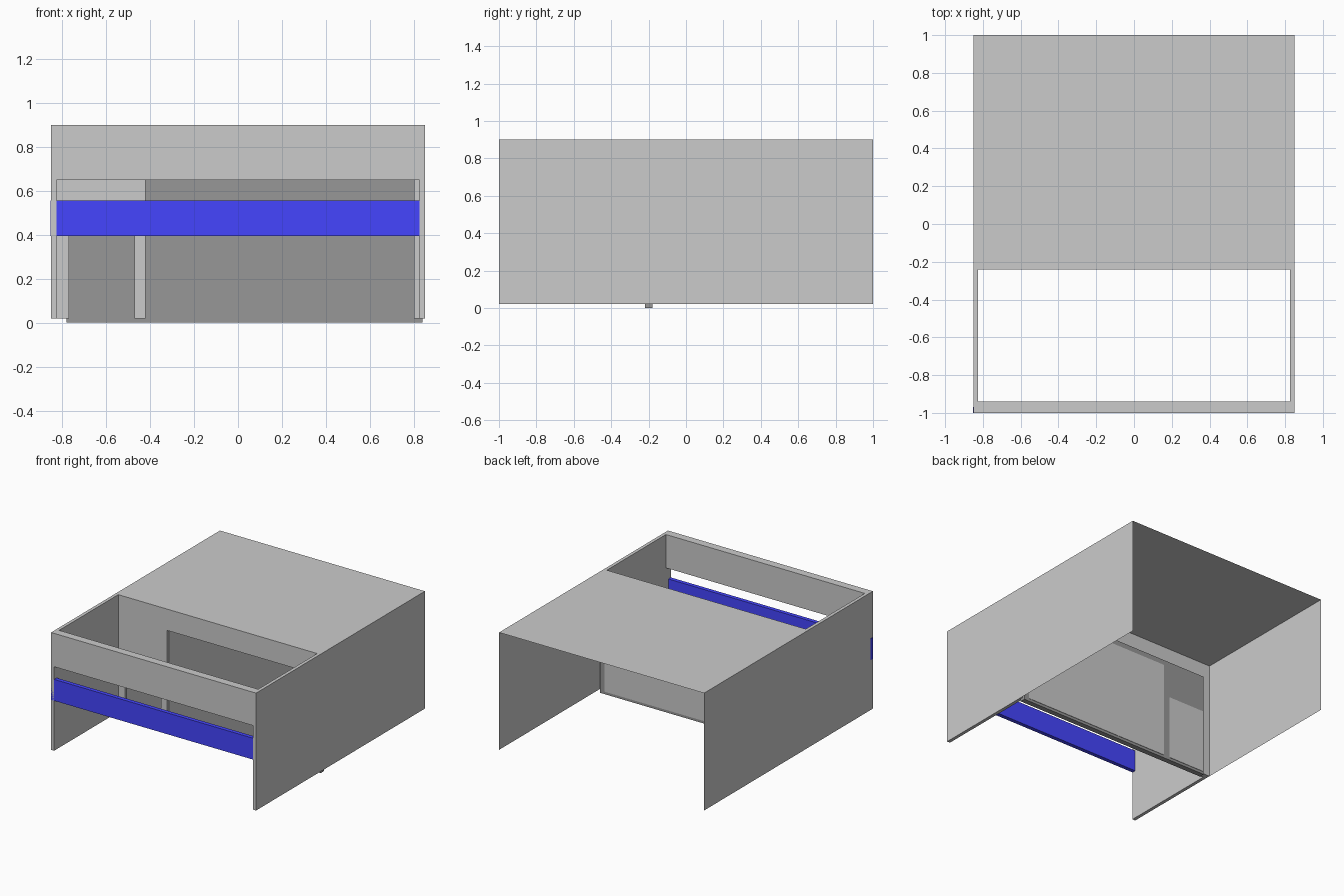
import bpy, bmesh

if "Cube" in bpy.data.objects:
    bpy.data.objects.remove(bpy.data.objects["Cube"])


def material(name, rgb):
    m = bpy.data.materials.new(name)
    m.diffuse_color = (*rgb, 1)
    m.use_nodes = True
    m.node_tree.nodes["Principled BSDF"].inputs["Base Color"].default_value = m.diffuse_color
    return m


def finish(name, bm, mat=None):
    bmesh.ops.recalc_face_normals(bm, faces=bm.faces)
    me = bpy.data.meshes.new(name)
    bm.to_mesh(me)
    bm.free()
    ob = bpy.data.objects.new(name, me)
    bpy.context.collection.objects.link(ob)
    if mat:
        me.materials.append(mat)
    return ob


def box(name, x, y, z, mat=None):
    bm = bmesh.new()
    bmesh.ops.create_cube(bm, size=1)
    for v in bm.verts:
        v.co = [(r[0] + r[1]) / 2 + c * (r[1] - r[0]) for c, r in zip(v.co, (x, y, z))]
    return finish(name, bm, mat)


def extrude_xz(name, profile, y0, y1):
    bm = bmesh.new()
    face = bm.faces.new([bm.verts.new((x, y0, z)) for x, z in profile])
    new = bmesh.ops.extrude_face_region(bm, geom=[face])["geom"]
    for v in new:
        if isinstance(v, bmesh.types.BMVert):
            v.co.y = y1
    return finish(name, bm)


dark = material("dark_frame", (0.31, 0.31, 0.31))
blue = material("blue", (0.06, 0.06, 1.0))

W, IN, TOP, LOW, WALL = 0.85, 0.825, 0.9, 0.02, -0.24

# Rear room: thin roof and side sheets, open at the back
bm = bmesh.new()
section = [(-W, LOW), (-W, TOP), (W, TOP), (W, LOW)]
front = [bm.verts.new((x, WALL, z)) for x, z in section]
back = [bm.verts.new((x, 1, z)) for x, z in section]
for i in range(3):
    bm.faces.new((front[i], back[i], back[i + 1], front[i + 1]))
finish("room_shell", bm)

# Balcony side walls and front header
for side, x in (("left", (-W, -IN)), ("right", (IN, W))):
    box(side + "_balcony_wall", x, (-1, WALL), (LOW, TOP))
box("front_header", (-IN, IN), (-1, -0.94), (0.65, TOP))

# Partition wall notched for a window and a wide door
extrude_xz("partition_wall", [
    (-W, LOW), (-0.77, LOW), (-0.77, 0.5), (-0.47, 0.5), (-0.47, LOW), (-0.42, LOW),
    (-0.42, 0.74), (0.8, 0.74), (0.8, LOW), (W, LOW), (W, TOP), (-W, TOP)], WALL, -0.2)

# Dark glazing behind the openings, with grey panels on the room side
box("dark_glazing", (-0.78, 0.84), (-0.22, -0.18), (0, 0.78), dark)
box("small_back_panel", (-0.77, -0.47), (-0.182, -0.177), (LOW, 0.5))
box("large_back_panel", (-0.42, 0.8), (-0.182, -0.177), (LOW, 0.74))

# Blue balcony rail
box("balcony_rail", (-0.852, 0.83), (-1.0, -0.97), (0.395, 0.555), blue)
